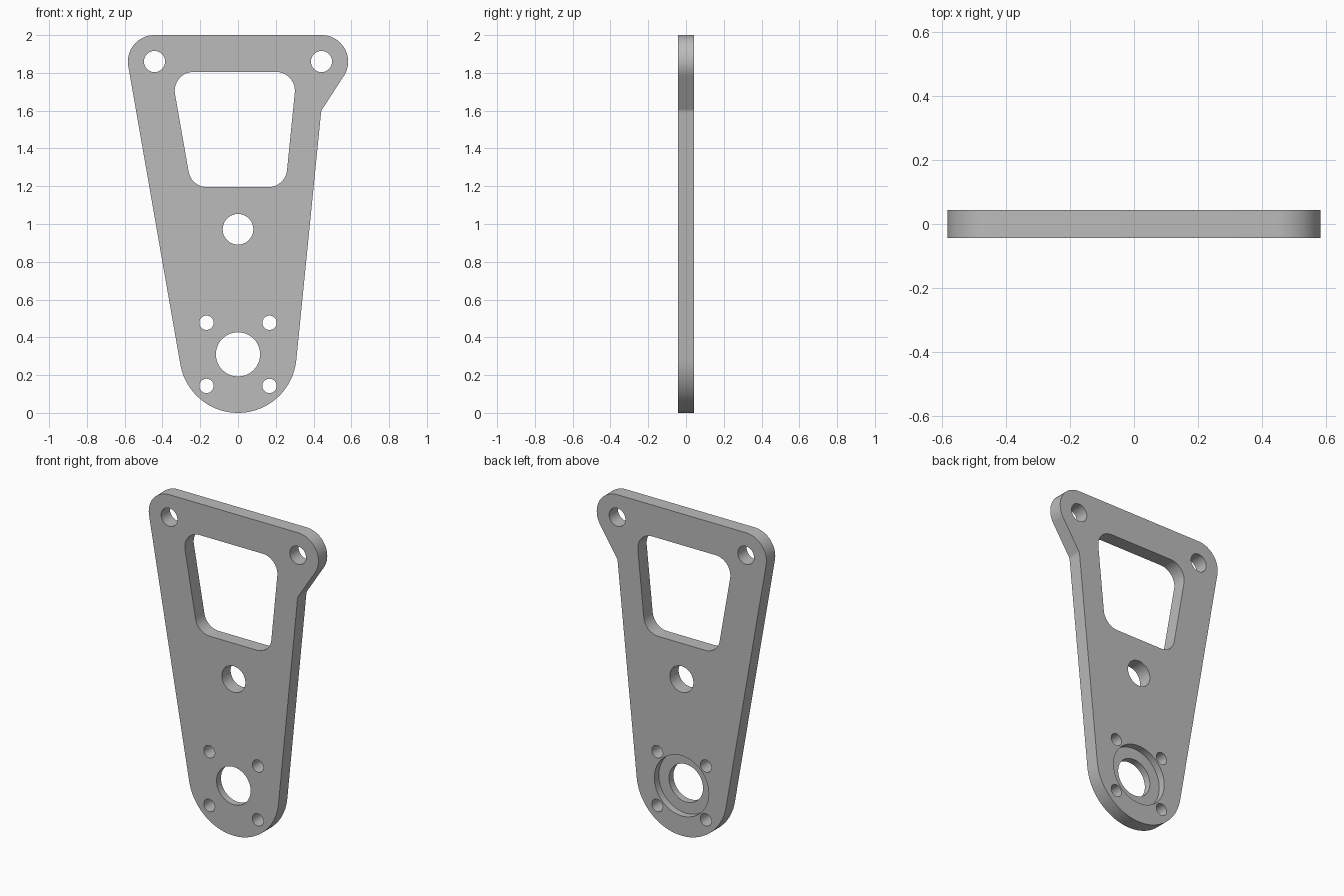
import bpy, bmesh, math
from mathutils import Vector

THICK = 0.087
BACK = THICK / 2

if "Cube" in bpy.data.objects:
    bpy.data.objects.remove(bpy.data.objects["Cube"], do_unlink=True)

grey = bpy.data.materials.new("plain grey")
grey.use_nodes = True
colour = (0.5, 0.5, 0.5, 1)
grey.diffuse_color = colour
grey.node_tree.nodes["Principled BSDF"].inputs["Base Color"].default_value = colour


def belt(circles):
    """Outline wrapped counter-clockwise round (x, z, radius) circles; a negative radius is a concave fillet."""
    n = len(circles)
    normals = []
    for i in range(n):
        x1, z1, r1 = circles[i]
        x2, z2, r2 = circles[(i + 1) % n]
        d = Vector((x2 - x1, z2 - z1))
        normals.append(math.atan2(d.y, d.x) - math.acos((r1 - r2) / d.length))
    points = []
    for i, (x, z, r) in enumerate(circles):
        start = normals[i - 1]
        turn = (normals[i] - start) % math.tau
        if r < 0:
            turn -= math.tau
        steps = max(4, round(abs(turn) * 14))
        for k in range(steps + 1):
            a = start + turn * k / steps
            points.append((x + r * math.cos(a), z + r * math.sin(a)))
    return points


def disc(x, z, r, sides=64):
    return [(x + r * math.cos(math.tau * k / sides), z + r * math.sin(math.tau * k / sides))
            for k in range(sides)]


def prism(name, outline, y0, y1):
    """Extrude an x-z outline from y0 to y1."""
    bm = bmesh.new()
    face = bm.faces.new([bm.verts.new((x, y0, z)) for x, z in outline])
    side = bmesh.ops.extrude_face_region(bm, geom=[face])
    moved = [v for v in side["geom"] if isinstance(v, bmesh.types.BMVert)]
    bmesh.ops.translate(bm, vec=(0, y1 - y0, 0), verts=moved)
    bmesh.ops.recalc_face_normals(bm, faces=bm.faces)
    mesh = bpy.data.meshes.new(name)
    bm.to_mesh(mesh)
    bm.free()
    mesh.materials.append(grey)
    obj = bpy.data.objects.new(name, mesh)
    bpy.context.collection.objects.link(obj)
    return obj


# Plate: round foot, notch on the left edge, two round top corners
plate = prism("bracket_plate", belt([
    (0, 0.31, 0.31), (0.489, 1.582, -0.05), (0.443, 1.86, 0.14), (-0.443, 1.86, 0.14)]),
    -BACK, BACK)

# Through cuts: window, pivot hole, bearing hole, corner holes, bolt holes
cuts = [belt([(-0.163, 1.295, 0.1), (0.16, 1.295, 0.1), (0.201, 1.705, 0.1), (-0.235, 1.705, 0.1)]),
        disc(0, 0.972, 0.081), disc(0, 0.31, 0.117)]
for s in (-1, 1):
    cuts.append(disc(s * 0.442, 1.86, 0.056))
    cuts += [disc(s * 0.167, 0.31 + t * 0.167, 0.038, 40) for t in (-1, 1)]
cutters = [prism("through_cutter", c, -THICK, THICK) for c in cuts]

# Bearing recess, half way into the back
cutters.append(prism("recess_cutter", disc(0, 0.31, 0.187, 80), 0, THICK))

bpy.context.view_layer.objects.active = plate
for cutter in cutters:
    cutter.hide_render = True
    mod = plate.modifiers.new("cut", "BOOLEAN")
    mod.operation = "DIFFERENCE"
    mod.solver = "EXACT"
    mod.object = cutter
    bpy.ops.object.modifier_apply(modifier=mod.name)
    bpy.data.objects.remove(cutter, do_unlink=True)

bpy.ops.object.select_all(action="DESELECT")
plate.select_set(True)
bpy.ops.object.shade_smooth_by_angle(angle=math.radians(30))
